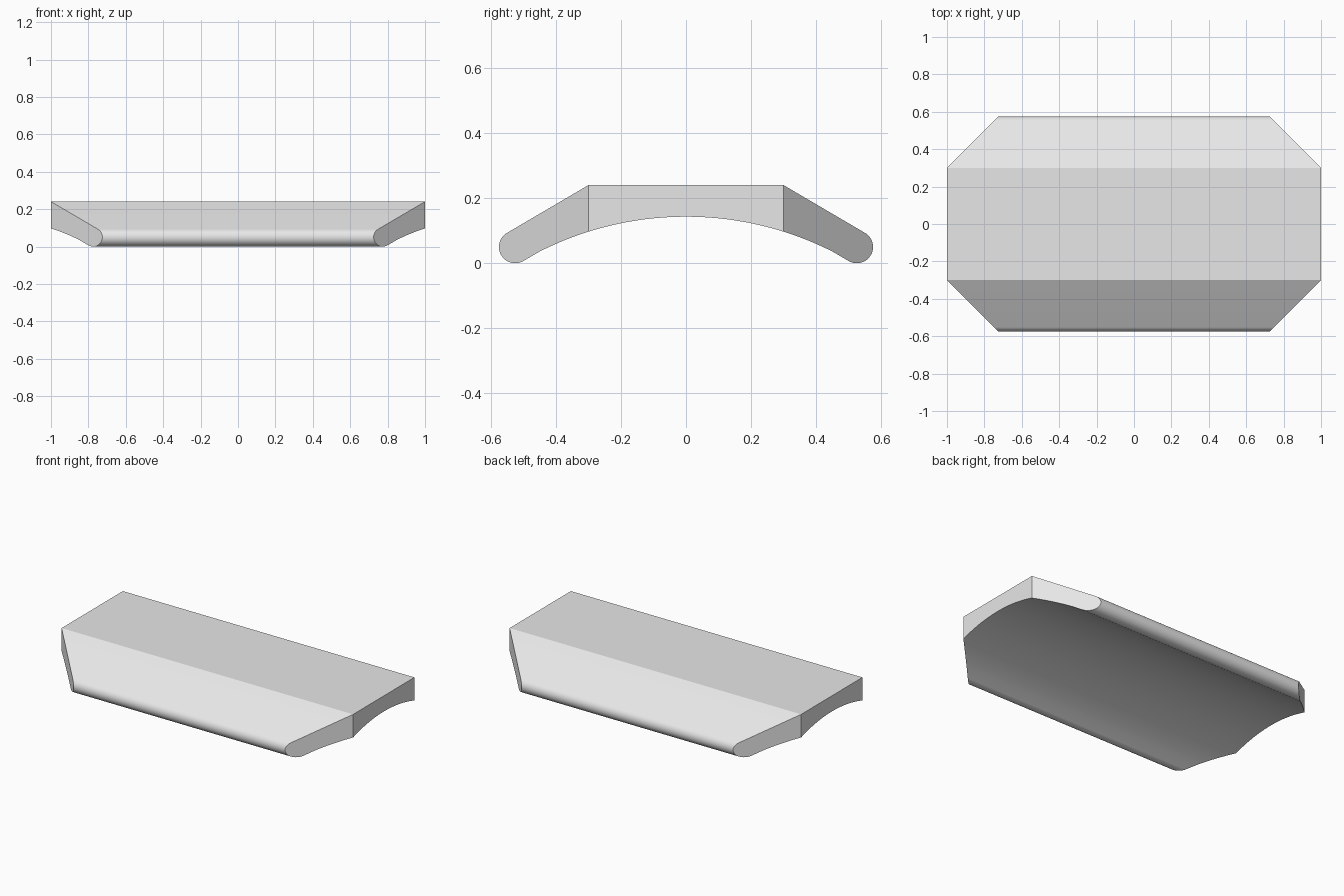
import bpy, bmesh, math

cube = bpy.data.objects.get("Cube")
if cube:
    bpy.data.objects.remove(cube, do_unlink=True)

HALF_LENGTH, SHOULDER, TOP = 1.0, 0.3, 0.24
TIP_Y, TIP_Z, TIP_R = 0.525, 0.05, 0.05
ARCH_R, ARCH_TOP = 1.0, 0.143
EPS = 1e-4

grey = bpy.data.materials.new("light grey")
grey.use_nodes = True
colour = (0.8, 0.8, 0.8, 1)
grey.diffuse_color = colour
grey.node_tree.nodes["Principled BSDF"].inputs["Base Color"].default_value = colour

# Cross-section: sloped shoulder, rounded lip, arched underside, mirrored lip
lip_steps, arch_steps = 24, 18
side = [(SHOULDER, TOP)]
for i in range(lip_steps + 1):
    a = math.radians(60 - 180 * i / lip_steps)
    side.append((TIP_Y + TIP_R * math.cos(a), TIP_Z + TIP_R * math.sin(a)))
arch = []
for i in range(-arch_steps, arch_steps + 1):
    y = -i * SHOULDER / 12
    arch.append((y, ARCH_TOP - ARCH_R + math.sqrt(ARCH_R ** 2 - y ** 2)))
profile = side + arch + [(-y, z) for y, z in reversed(side)]


def end_x(y):
    """Length narrows at 45 degrees beyond the shoulders."""
    return min(HALF_LENGTH, HALF_LENGTH + SHOULDER - abs(y))


bm = bmesh.new()
rings = [[bm.verts.new((s * end_x(y), y, z)) for y, z in profile] for s in (-1, 1)]

# Long strips joining both ends
count = len(profile)
for i in range(count):
    j = (i + 1) % count
    bm.faces.new((rings[0][i], rings[0][j], rings[1][j], rings[1][i]))

# Flat middle and two mitred faces at each end
zones = (lambda y: abs(y) <= SHOULDER + EPS,
         lambda y: y >= SHOULDER - EPS,
         lambda y: y <= -SHOULDER + EPS)
for ring in rings:
    for inside in zones:
        bm.faces.new([v for v in ring if inside(v.co.y)])
bmesh.ops.recalc_face_normals(bm, faces=bm.faces)

mesh = bpy.data.meshes.new("arched_slab")
bm.to_mesh(mesh)
bm.free()
mesh.materials.append(grey)
slab = bpy.data.objects.new("arched_slab", mesh)
bpy.context.collection.objects.link(slab)

# Smooth lips and arch, crisp shoulders and ends
bpy.ops.object.select_all(action="DESELECT")
slab.select_set(True)
bpy.context.view_layer.objects.active = slab
bpy.ops.object.shade_smooth_by_angle(angle=math.radians(15))
